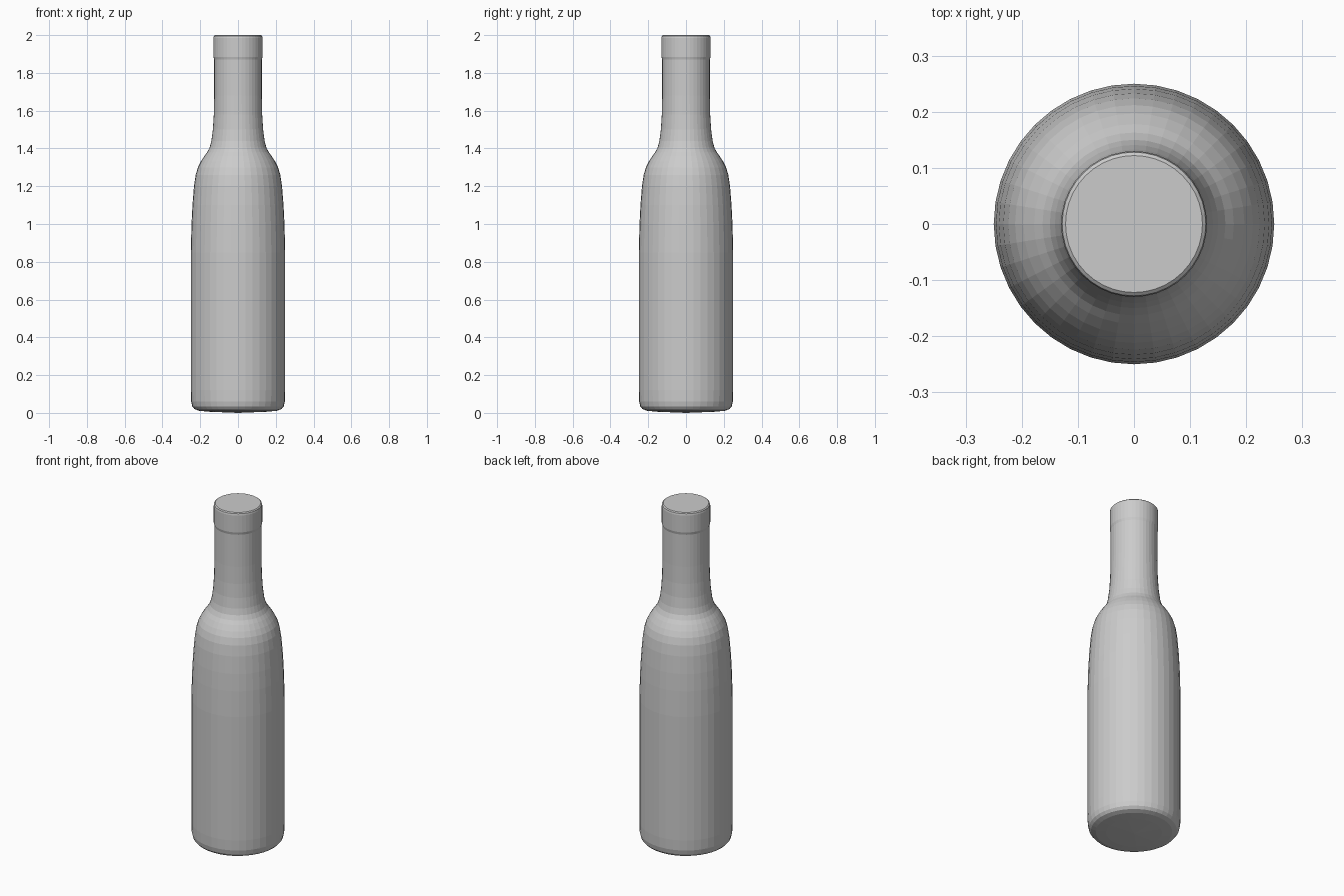
import bpy, bmesh
from math import tau
from mathutils import Matrix, Vector

cube = bpy.data.objects.get("Cube")
if cube:
    bpy.data.objects.remove(cube, do_unlink=True)

SEGMENTS = 40

# Single grey finish
grey = bpy.data.materials.new("plain grey")
grey.use_nodes = True
colour = (0.6, 0.6, 0.6, 1)
grey.diffuse_color = colour
grey.node_tree.nodes["Principled BSDF"].inputs["Base Color"].default_value = colour

# Outline (radius, height) from the centre of the base to the centre of the top
base = [(0, 0), (0.15, 0.006), (0.205, 0.011), (0.23, 0.02), (0.242, 0.034), (0.248, 0.06)]
body = [(0.25, 0.12), (0.25, 0.85), (0.246, 1.0), (0.241, 1.1), (0.233, 1.2), (0.224, 1.26)]
shoulder = [(0.212, 1.3), (0.197, 1.33), (0.178, 1.36), (0.163, 1.38), (0.15, 1.405), (0.141, 1.44)]
neck = [(0.133, 1.5), (0.128, 1.58), (0.126, 1.68), (0.126, 1.87)]
lip = [(0.13, 1.885), (0.13, 1.985), (0.128, 1.995), (0.122, 2.0), (0, 2.0)]
profile = base + body + shoulder + neck + lip

# Bottle: revolve the outline around the upright axis
bm = bmesh.new()
points = [bm.verts.new((r, 0, z)) for r, z in profile]
edges = [bm.edges.new(pair) for pair in zip(points, points[1:])]
bmesh.ops.spin(bm, geom=points + edges, cent=(0, 0, 0), axis=(0, 0, 1),
               angle=tau, steps=SEGMENTS, use_merge=True)
bmesh.ops.remove_doubles(bm, verts=bm.verts, dist=0.0005)
bmesh.ops.recalc_face_normals(bm, faces=bm.faces)
mesh = bpy.data.meshes.new("bottle")
bm.to_mesh(mesh)
bm.free()
mesh.materials.append(grey)
bottle = bpy.data.objects.new("bottle", mesh)
bpy.context.collection.objects.link(bottle)
